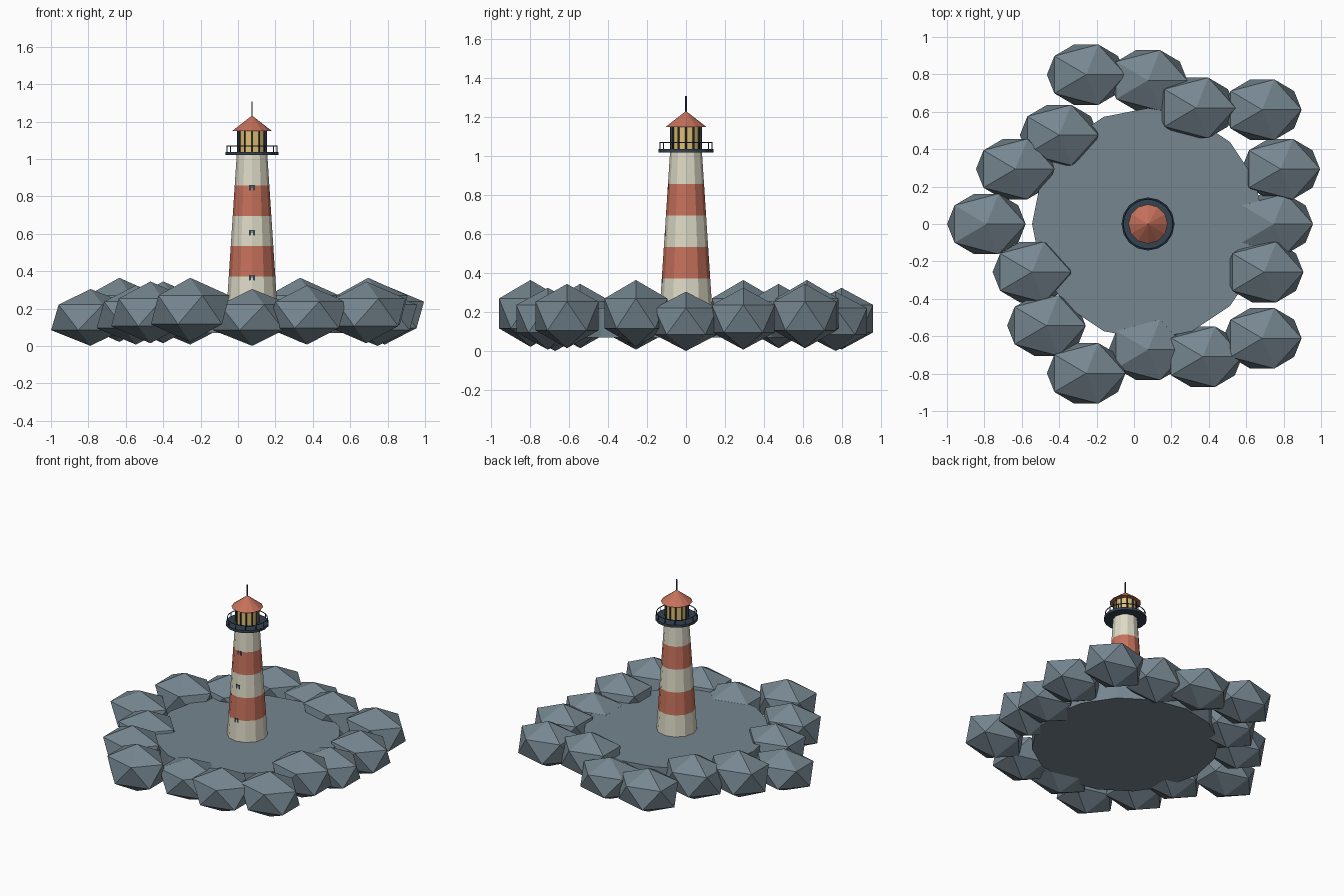
import bpy
from math import sin, cos, pi

cube = bpy.data.objects.get("Cube")
if cube:
    bpy.data.objects.remove(cube, do_unlink=True)

CX = 0.075          # tower axis
GROUND = 0.22       # top of the island


def make_material(name, rgb):
    mat = bpy.data.materials.new(name)
    mat.use_nodes = True
    color = (*rgb, 1)
    mat.diffuse_color = color
    for node in mat.node_tree.nodes:
        if node.type == 'BSDF_PRINCIPLED':
            node.inputs["Base Color"].default_value = color
            node.inputs["Roughness"].default_value = 0.8
    return mat


STONE = make_material("slate_stone", (0.18, 0.24, 0.28))
CREAM = make_material("cream_paint", (0.72, 0.70, 0.56))
RED = make_material("brick_red_paint", (0.56, 0.165, 0.105))
IRON = make_material("dark_iron", (0.034, 0.054, 0.08))
GLASS = make_material("amber_glass", (0.75, 0.51, 0.16))


def finish(name, mat):
    obj = bpy.context.object
    obj.name = name
    obj.data.materials.append(mat)
    return obj


def cone(name, mat, z0, z1, r0, r1, sides=12, x=CX, y=0):
    bpy.ops.mesh.primitive_cone_add(vertices=sides, radius1=r0, radius2=r1,
                                    depth=z1 - z0, location=(x, y, (z0 + z1) / 2))
    return finish(name, mat)


def box(name, mat, center, size):
    bpy.ops.mesh.primitive_cube_add(size=1, location=center)
    obj = finish(name, mat)
    obj.scale = size
    return obj


def ring(name, mat, z, radius, thickness):
    bpy.ops.mesh.primitive_torus_add(major_segments=24, minor_segments=6, major_radius=radius,
                                     minor_radius=thickness, location=(CX, 0, z))
    return finish(name, mat)


def post_circle(name, mat, count, radius, z0, z1, thickness):
    for i in range(count):
        a = 2 * pi * i / count
        cone(f"{name}_{i + 1}", mat, z0, z1, thickness, thickness, 6,
             CX + radius * cos(a), radius * sin(a))


# Island slab
cone("island_slab", STONE, 0.07, GROUND, 0.62, 0.62, 16)

# Boulders around the shore, with cycling distance and height
for i in range(16):
    a = 2 * pi * i / 16
    dist = 0.672 + 0.096 * (i % 3)
    step = i % 4
    bpy.ops.mesh.primitive_ico_sphere_add(
        subdivisions=1, radius=1,
        location=(CX + dist * cos(a), dist * sin(a), 0.1525 + 0.0135 * step))
    rock = finish(f"boulder_{i + 1}", STONE)
    rock.scale = (0.235, 0.19, 0.152 + 0.0065 * step)

# Striped tapering tower
BASE, TOP, R_BASE, R_TOP, BANDS = 0.21, 1.02, 0.135, 0.082, 5


def tower_radius(z):
    return R_BASE + (R_TOP - R_BASE) * (z - BASE) / (TOP - BASE)


band_height = (TOP - BASE) / BANDS
for i in range(BANDS):
    z0 = BASE + i * band_height
    z1 = z0 + band_height
    cone(f"tower_band_{i + 1}", RED if i % 2 else CREAM, z0, z1,
         tower_radius(z0), tower_radius(z1))

# Small windows set almost flush into the front
for i, z in enumerate((0.365, 0.605, 0.845)):
    depth = 0.02
    front = tower_radius(z) - 0.001
    box(f"window_{i + 1}", IRON, (CX, depth / 2 - front, z), (0.03, depth, 0.03))

# Gallery deck and railing
cone("gallery_deck", IRON, TOP, TOP + 0.018, 0.142, 0.142, 16)
ring("gallery_rail", IRON, 1.07, 0.133, 0.003)
post_circle("rail_post", IRON, 12, 0.133, 1.035, 1.07, 0.003)

# Lantern room
cone("lantern_glass", GLASS, 1.035, 1.15, 0.074, 0.074)
post_circle("lantern_post", IRON, 12, 0.077, 1.035, 1.15, 0.005)

# Roof and spire
cone("roof", RED, 1.15, 1.232, 0.105, 0)
cone("spire", IRON, 1.22, 1.308, 0.004, 0.004, 6)
